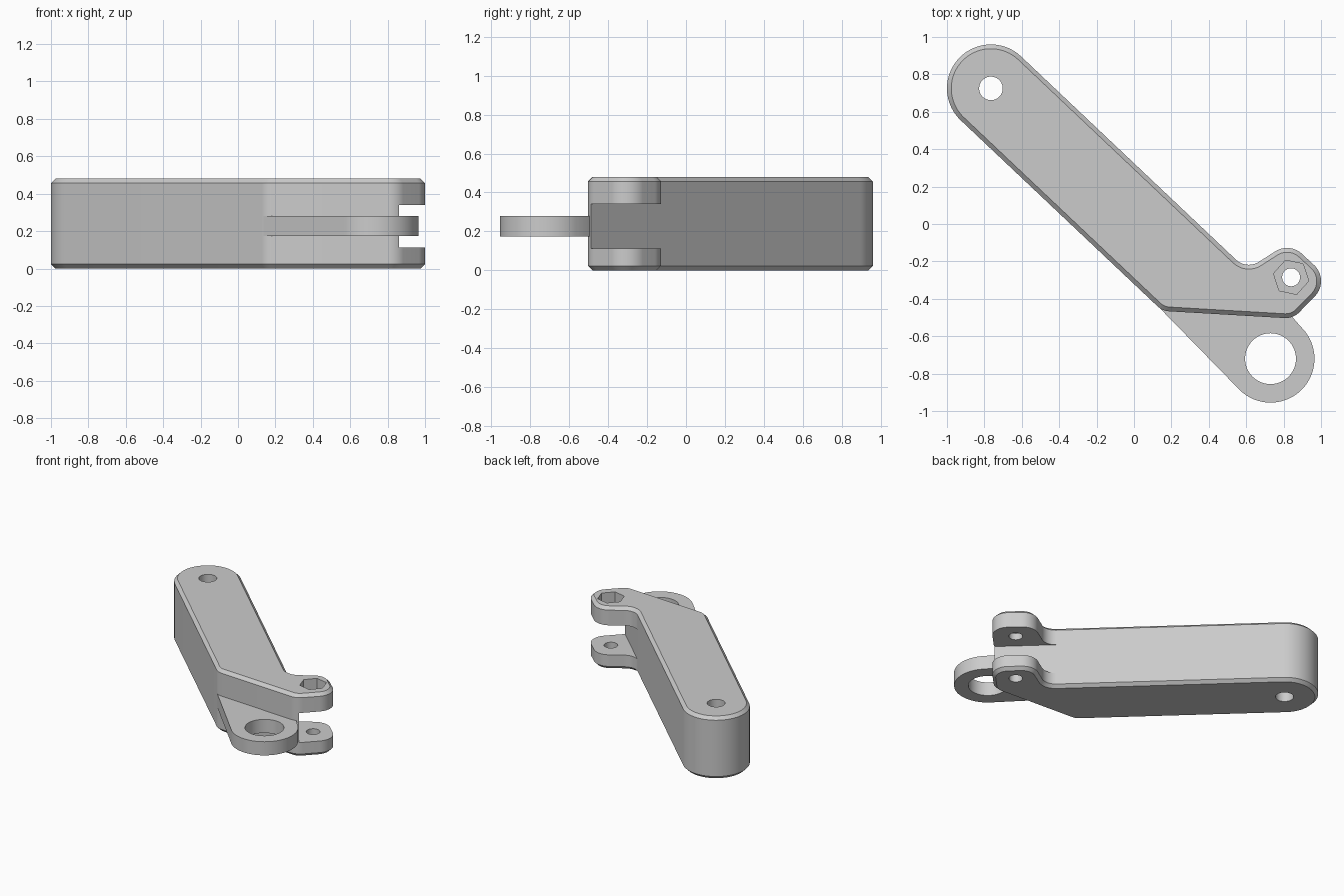
import bpy, bmesh
from math import cos, sin, radians
from mathutils import Vector

if "Cube" in bpy.data.objects:
    bpy.data.objects.remove(bpy.data.objects["Cube"])

grey = bpy.data.materials.new("plain grey")
grey.use_nodes = True
colour = (0.6, 0.6, 0.6, 1)
grey.diffuse_color = colour
grey.node_tree.nodes["Principled BSDF"].inputs["Base Color"].default_value = colour

HEIGHT, CHAMFER = 0.48, 0.023
TILT = 46.6                                   # direction of the arm's upper side normal
HEAD, PIVOT, EYE = (-0.765, 0.725), (0.84, -0.285), (0.73, -0.72)
normal = Vector((cos(radians(TILT)), sin(radians(TILT))))
along = Vector((normal.y, -normal.x))


def arc(centre, r, start, end, step=4):
    count = max(2, round(abs(end - start) / step))
    angles = [radians(start + (end - start) * i / count) for i in range(count + 1)]
    return [(centre[0] + r * cos(a), centre[1] + r * sin(a)) for a in angles]


def circle(centre, r, sides=64, turn=0):
    return arc(centre, r, turn, turn + 360, 360 / sides)[:-1]


def prism(name, outline, z0, z1, chamfer=0):
    """Upright solid from an outline, with optional chamfered rims."""
    bm = bmesh.new()
    base = bm.faces.new([bm.verts.new((x, y, z0)) for x, y in outline])
    top = bmesh.ops.extrude_face_region(bm, geom=[base])
    verts = [v for v in top["geom"] if isinstance(v, bmesh.types.BMVert)]
    bmesh.ops.translate(bm, verts=verts, vec=(0, 0, z1 - z0))
    bmesh.ops.recalc_face_normals(bm, faces=bm.faces)
    if chamfer:
        rims = [e for e in bm.edges if abs(e.verts[0].co.z - e.verts[1].co.z) < 1e-5]
        bmesh.ops.bevel(bm, geom=rims, offset=chamfer, segments=1, affect="EDGES")
    mesh = bpy.data.meshes.new(name)
    bm.to_mesh(mesh)
    bm.free()
    mesh.materials.append(grey)
    obj = bpy.data.objects.new(name, mesh)
    bpy.context.collection.objects.link(obj)
    return obj


def cut(target, cutter):
    mod = target.modifiers.new("cut", "BOOLEAN")
    mod.operation, mod.solver, mod.object = "DIFFERENCE", "EXACT", cutter
    bpy.context.view_layer.objects.active = target
    bpy.ops.object.modifier_apply(modifier=mod.name)
    bpy.data.objects.remove(cutter)


# Arm with rounded head, bent foot and pivot lug
outline = (arc(HEAD, 0.235, TILT, TILT + 180)
           + arc((0.194, -0.367), 0.1, TILT + 180, 267)
           + arc((0.81, -0.4), 0.103, 267, 315)
           + arc((0.883, -0.305), 0.117, -45, 45)
           + arc((0.818, -0.245), 0.117, 45, 123)
           + arc((0.614, -0.118), 0.1, -57, TILT - 180))
arm = prism("arm", outline, 0, HEIGHT, CHAMFER)

# Slot that splits the lug into two ears, flush with the arm's upper side
edge = Vector(HEAD) + normal * 0.235
near, far = edge + along * 1.585, edge + along * 2.3
cut(arm, prism("slot", [near, far, far + normal * 0.8, near + normal * 0.8], 0.112, 0.34))

# Head bore, pivot bore and hexagonal nut recess
cut(arm, prism("head_bore", circle(HEAD, 0.063), -0.1, 0.6))
cut(arm, prism("pivot_bore", circle(PIVOT, 0.048), -0.1, 0.6))
cut(arm, prism("nut_recess", circle(PIVOT, 0.096, 6, 48), HEIGHT - 0.09, 0.6))

# Thin plate ending in a ring eye
plate = ([(0.3, -0.3), (0.134, -0.446)] + arc(EYE, 0.235, 225.6, 405)
         + [(0.84, -0.49), (0.5, -0.3)])
eye_plate = prism("eye_plate", plate, 0.175, 0.28)
cut(eye_plate, prism("eye_bore", circle(EYE, 0.136), -0.1, 0.6))

bpy.ops.object.select_all(action="DESELECT")
for obj in (arm, eye_plate):
    obj.select_set(True)
bpy.context.view_layer.objects.active = arm
bpy.ops.object.shade_smooth_by_angle(angle=radians(25))
